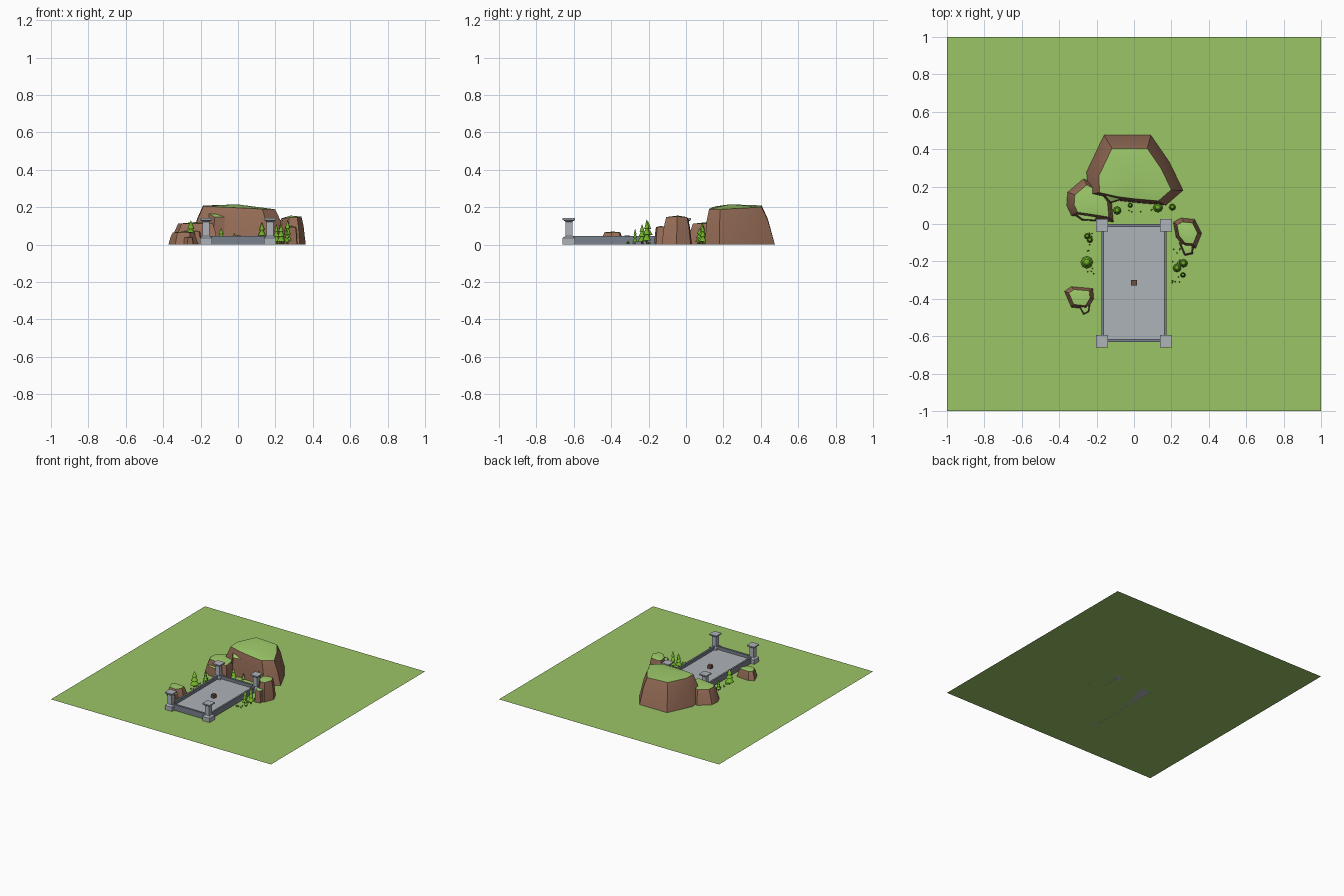
import bpy, bmesh, math, random
from mathutils import Vector, Matrix

if "Cube" in bpy.data.objects:
    bpy.data.objects.remove(bpy.data.objects["Cube"])

random.seed(4)


def material(name, r, g, b):
    m = bpy.data.materials.new(name)
    lin = [((c / 255 + 0.055) / 1.055) ** 2.4 for c in (r, g, b)]
    m.diffuse_color = (*lin, 1)
    m.use_nodes = True
    m.node_tree.nodes["Principled BSDF"].inputs["Base Color"].default_value = m.diffuse_color
    return m


GRASS = material("grass green", 155, 197, 102)
MOSS = material("rock top green", 160, 205, 108)
ROCK = material("rock brown", 152, 110, 88)
STONE = material("pale stone", 174, 179, 186)
SLATE = material("slate wall", 122, 129, 140)
LEAF = material("pine green", 112, 178, 40)
WOOD = material("trunk brown", 115, 80, 60)


def finish(name, bm, mats, smooth=None):
    me = bpy.data.meshes.new(name)
    bmesh.ops.recalc_face_normals(bm, faces=bm.faces)
    bm.to_mesh(me)
    bm.free()
    for m in mats:
        me.materials.append(m)
    if smooth:
        me.shade_smooth()
        me.set_sharp_from_angle(angle=math.radians(smooth))
    ob = bpy.data.objects.new(name, me)
    bpy.context.collection.objects.link(ob)
    return ob


def box(bm, x0, x1, y0, y1, z0, z1):
    size = Matrix.Diagonal((x1 - x0, y1 - y0, z1 - z0, 1))
    place = Matrix.Translation(((x0 + x1) / 2, (y0 + y1) / 2, (z0 + z1) / 2))
    bmesh.ops.create_cube(bm, size=1, matrix=place @ size)


def cone(bm, x, y, z, r1, r2, h, sides, mat):
    res = bmesh.ops.create_cone(bm, cap_ends=True, segments=sides, radius1=r1, radius2=r2,
                                depth=h, matrix=Matrix.Translation((x, y, z + h / 2)))
    for f in {f for v in res["verts"] for f in v.link_faces}:
        f.material_index = mat


def rock(name, outline, h, top_scale=0.74, shift=(0, 0), tilt=(0, 0)):
    """Outline lofted up through shrinking rings, with a mossy top."""
    bm = bmesh.new()
    n = len(outline)
    c = sum((Vector(p) for p in outline), Vector((0, 0))) / n
    rings = []
    for t, s in ((0, 1), (0.6, 1 - (1 - top_scale) * 0.5), (0.93, top_scale)):
        ring = []
        for p in outline:
            q = c + (Vector(p) - c) * s + Vector(shift) * t
            z = t * (h + (q.x - c.x) * tilt[0] + (q.y - c.y) * tilt[1])
            ring.append(bm.verts.new((q.x, q.y, z)))
        rings.append(ring)
    for lo, hi in zip(rings, rings[1:]):
        for i in range(n):
            bm.faces.new((lo[i], lo[(i + 1) % n], hi[(i + 1) % n], hi[i]))
    peak = bm.verts.new((c.x + shift[0], c.y + shift[1], h))
    for i in range(n):
        bm.faces.new((rings[2][i], rings[2][(i + 1) % n], peak)).material_index = 1
    return finish(name, bm, (ROCK, MOSS), 30)


# Grass field
bm = bmesh.new()
bmesh.ops.create_grid(bm, x_segments=1, y_segments=1, size=1)
finish("grass_field", bm, [GRASS])

# Sunken court floor
bm = bmesh.new()
box(bm, -0.165, 0.165, -0.62, -0.01, 0, 0.022)
finish("court_floor", bm, [STONE])

# Low walls around the court, with a narrow coping
bm = bmesh.new()
for s in (-1, 1):
    a, b = sorted((s * 0.16, s * 0.175))
    box(bm, a, b, -0.632, 0, 0, 0.047)
for y in (-0.632, -0.017):
    box(bm, -0.16, 0.16, y, y + 0.017, 0, 0.047)
finish("court_walls", bm, [SLATE])

# Corner pillars: square stepped profile
bm = bmesh.new()
profile = ((0.033, 0), (0.033, 0.035), (0.019, 0.046), (0.018, 0.122),
           (0.033, 0.132), (0.033, 0.142))
for x in (-0.171, 0.171):
    for y in (-0.626, -0.006):
        rings = [[bm.verts.new((x + r * sx, y + r * sy, z))
                  for sx, sy in ((-1, -1), (1, -1), (1, 1), (-1, 1))] for r, z in profile]
        for lo, hi in zip(rings, rings[1:]):
            for i in range(4):
                bm.faces.new((lo[i], lo[(i + 1) % 4], hi[(i + 1) % 4], hi[i]))
        bm.faces.new(rings[-1])
        bm.faces.new(rings[0][::-1])
finish("corner_pillars", bm, [STONE])

# Small block in the middle of the court
bm = bmesh.new()
box(bm, -0.015, 0.015, -0.33, -0.3, 0.02, 0.049)
finish("centre_block", bm, [WOOD])

# Rocks
rock("large_rock", [(-0.16, 0.475), (0.09, 0.475), (0.19, 0.33), (0.262, 0.18), (0.17, 0.10),
                    (0.0, 0.115), (-0.12, 0.13), (-0.25, 0.16), (-0.253, 0.28)],
     0.215, 0.75, (0.005, -0.015), (-0.05, 0.03))
rock("large_rock_ledge", [(-0.17, 0.16), (-0.12, 0.235), (-0.02, 0.20), (-0.03, 0.14), (-0.13, 0.11)],
     0.175, 0.88, (0, 0), (-0.15, 0.4))
rock("left_rock", [(-0.355, 0.17), (-0.27, 0.242), (-0.18, 0.20), (-0.12, 0.12), (-0.11, 0.01),
                   (-0.2, 0.025), (-0.335, 0.045), (-0.36, 0.10)], 0.12, 0.74, (0.01, 0))
rock("left_rock_ledge", [(-0.32, 0.05), (-0.25, 0.10), (-0.18, 0.06), (-0.20, 0.015), (-0.28, 0.02)],
     0.075, 0.8)
rock("right_rock", [(0.21, 0.01), (0.25, 0.032), (0.325, 0.025), (0.362, -0.05), (0.33, -0.13),
                    (0.27, -0.125), (0.225, -0.07)], 0.155, 0.72, (0, 0), (0.1, 0))
rock("right_rock_ledge", [(0.24, -0.10), (0.32, -0.10), (0.315, -0.16), (0.27, -0.17)], 0.10, 0.75)
rock("front_rock", [(-0.372, -0.36), (-0.335, -0.335), (-0.22, -0.345), (-0.215, -0.40),
                    (-0.25, -0.455), (-0.335, -0.445)], 0.07, 0.72)
rock("front_rock_ledge", [(-0.30, -0.43), (-0.235, -0.43), (-0.24, -0.47), (-0.27, -0.485)], 0.04, 0.75)

# Pine trees: trunk and three stacked cones (x, y, radius, height)
bm = bmesh.new()
for x, y, r, h in ((-0.252, -0.205, 0.033, 0.13), (-0.25, -0.065, 0.016, 0.09),
                   (-0.236, -0.085, 0.016, 0.08), (0.23, -0.235, 0.023, 0.11),
                   (0.265, -0.21, 0.022, 0.135), (0.262, -0.272, 0.014, 0.085),
                   (-0.09, 0.072, 0.022, 0.09), (0.128, 0.088, 0.026, 0.12),
                   (0.205, 0.09, 0.018, 0.11), (-0.02, 0.10, 0.013, 0.06)):
    cone(bm, x, y, 0, r * 0.22, r * 0.18, h * 0.25, 6, 1)
    for base, scale in ((0.16, 1), (0.4, 0.8), (0.64, 0.58)):
        cone(bm, x, y, h * base, r * scale, 0, h * 0.36, 8, 0)
finish("pine_trees", bm, [LEAF, WOOD], 50)

# Grass tufts beside the court
bm = bmesh.new()
for x0, x1, y0, y1, n in ((0.195, 0.25, -0.33, -0.09, 16), (-0.25, -0.215, -0.32, -0.04, 14),
                          (-0.1, 0.1, 0.06, 0.10, 7)):
    for _ in range(n):
        cone(bm, random.uniform(x0, x1), random.uniform(y0, y1), 0, 0.004, 0,
             random.uniform(0.012, 0.025), 4, 0)
finish("grass_tufts", bm, [LEAF])
